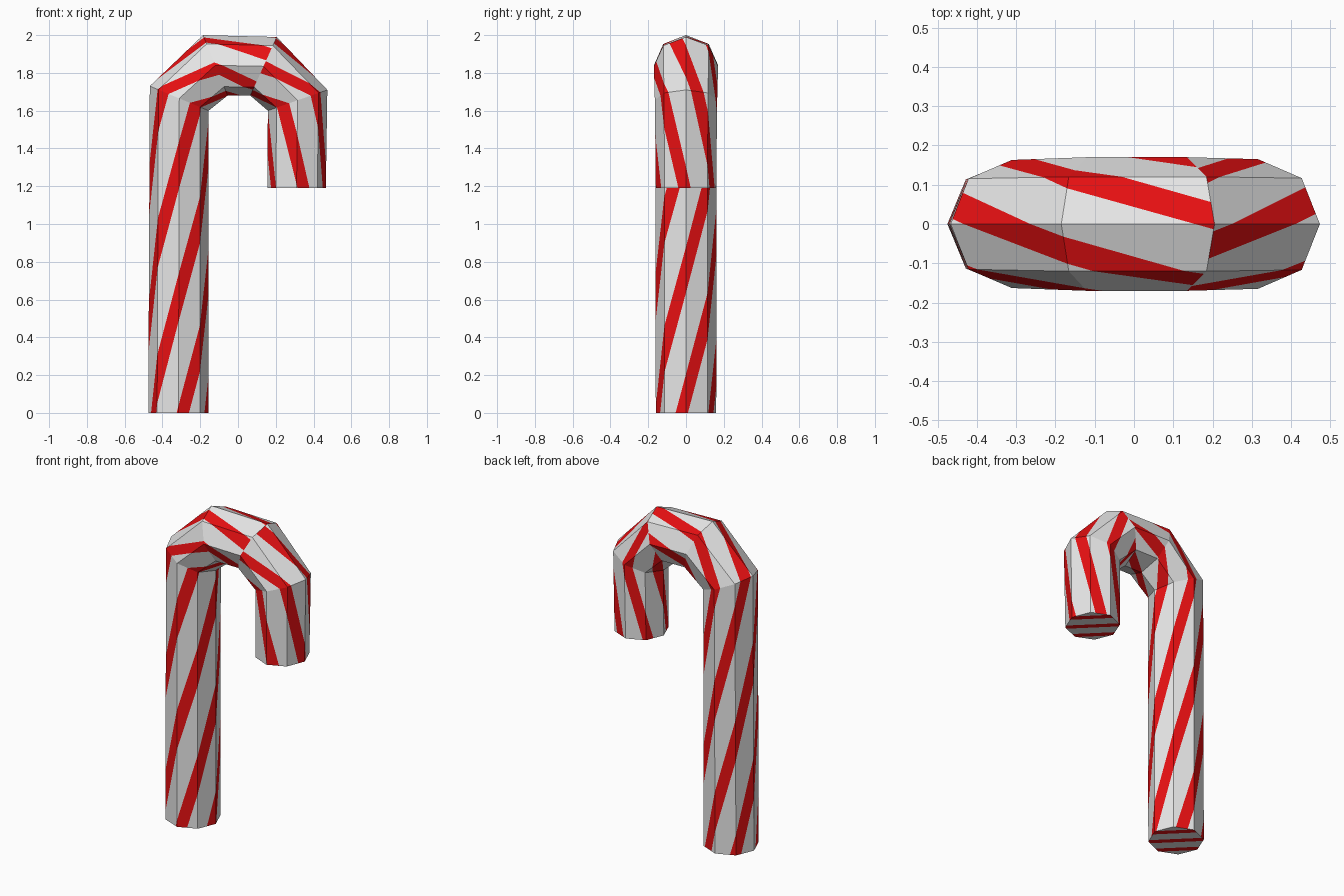
import bpy, bmesh, math
from mathutils import Vector

if "Cube" in bpy.data.objects:
    bpy.data.objects.remove(bpy.data.objects["Cube"])

SIDES, STEP, PITCH, RED_SHARE = 8, 45.0, 72.0, 0.36


def material(name, rgb):
    m = bpy.data.materials.new(name)
    m.diffuse_color = (*rgb, 1)
    m.use_nodes = True
    m.node_tree.nodes["Principled BSDF"].inputs["Base Color"].default_value = m.diffuse_color
    return m


# Rings along the cane: outer x, outer z, inner x, inner z, half depth in y
rings = [
    (-0.475, 0.00, -0.155, 0.00, 0.16),
    (-0.467, 1.73, -0.155, 1.60, 0.163),
    (-0.185, 2.00, -0.055, 1.68, 0.17),
    (0.205, 1.99, 0.065, 1.68, 0.17),
    (0.473, 1.71, 0.158, 1.60, 0.165),
    (0.465, 1.19, 0.155, 1.19, 0.16),
]
# Stripe angle (degrees round the tube) at the start and end of each section;
# the twist reverses after the top of the hook
twist = [(63, 234), (18, 61), (61, 100), (56, 13), (13, -33)]


def ring_point(r, j):
    ox, oz, ix, iz, ry = r
    a = math.radians(STEP * j)
    c = Vector(((ox + ix) / 2, 0, (oz + iz) / 2))
    return c + math.cos(a) * (Vector((ix, 0, iz)) - c) + Vector((0, ry * math.sin(a), 0))


def clip(poly, f, limit, sign):
    """Keep the part of a polygon where sign * (f - limit) >= 0."""
    out = []
    for i, p in enumerate(poly):
        q = poly[(i + 1) % len(poly)]
        dp, dq = sign * (f(p) - limit), sign * (f(q) - limit)
        if dp >= 0:
            out.append(p)
        if dp * dq < 0:
            out.append(p.lerp(q, dp / (dp - dq)))
    return out


def striped(bm, poly, f, place):
    """Cut a polygon into red and white bands and add them as faces."""
    values = [f(p) for p in poly]
    h = RED_SHARE / 2
    for k in range(math.floor(min(values)) - 1, math.ceil(max(values)) + 2):
        for lo, hi, mat in ((k - h, k + h, 1), (k + h, k + 1 - h, 0)):
            part = clip(clip(poly, f, lo, 1), f, hi, -1)
            if len(part) > 2:
                face = bm.faces.new([bm.verts.new(place(p)) for p in part])
                face.material_index = mat


bm = bmesh.new()

# Tube sections, one flat panel per side
for (r0, r1), (t0, t1) in zip(zip(rings, rings[1:]), twist):
    for j in range(SIDES):
        a, b, c, d = ring_point(r0, j), ring_point(r0, j + 1), ring_point(r1, j + 1), ring_point(r1, j)
        quad = [Vector(p) for p in ((0, 0), (1, 0), (1, 1), (0, 1))]
        striped(bm, quad,
                lambda p: (STEP * (j + p.x) - t0 - (t1 - t0) * p.y) / PITCH,
                lambda p: a.lerp(b, p.x).lerp(d.lerp(c, p.x), p.y))

# Striped end caps
for r, order in ((rings[0], range(SIDES - 1, -1, -1)), (rings[-1], range(SIDES))):
    cx = (r[0] + r[2]) / 2
    striped(bm, [ring_point(r, j) for j in order],
            lambda p: (p.x - cx + p.y) / math.sqrt(2) / 0.1,
            lambda p: p)

bmesh.ops.remove_doubles(bm, verts=bm.verts, dist=0.0005)

mesh = bpy.data.meshes.new("striped_cane")
bm.to_mesh(mesh)
bm.free()
mesh.materials.append(material("white_sugar", (0.8, 0.8, 0.8)))
mesh.materials.append(material("red_stripe", (0.8, 0.005, 0.006)))
cane = bpy.data.objects.new("striped_cane", mesh)
bpy.context.collection.objects.link(cane)
